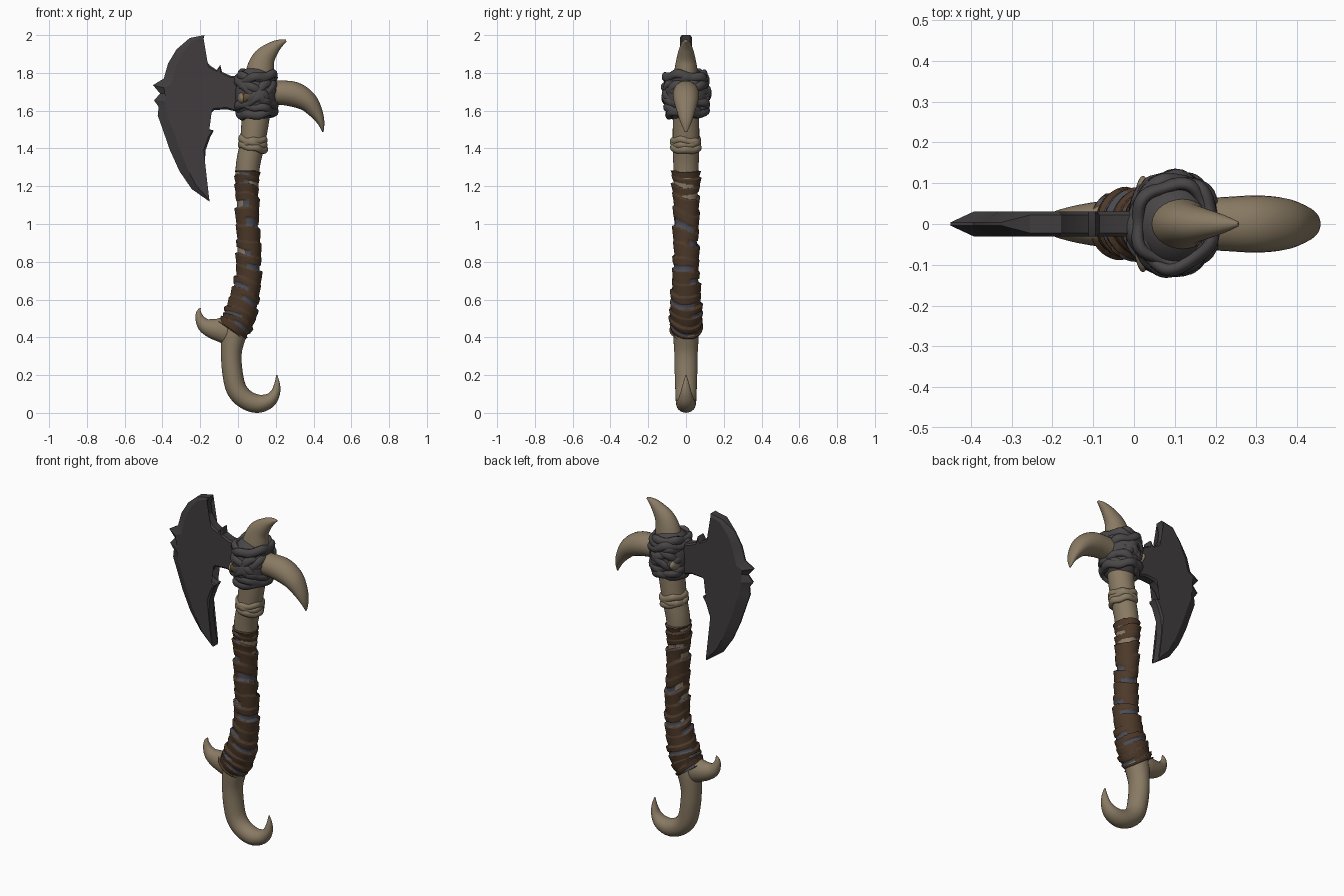
import bpy, bmesh, math
from mathutils import Vector, Matrix

if "Cube" in bpy.data.objects:
    bpy.data.objects.remove(bpy.data.objects["Cube"])


def material(name, col):
    m = bpy.data.materials.new(name)
    m.diffuse_color = (*col, 1)
    m.use_nodes = True
    m.node_tree.nodes["Principled BSDF"].inputs["Base Color"].default_value = m.diffuse_color
    return m


BONE = material("bone", (0.25, 0.195, 0.125))
LEATHER = material("brown leather", (0.075, 0.042, 0.023))
METAL = material("dark iron", (0.052, 0.046, 0.048))
ROPE = material("grey cord", (0.068, 0.062, 0.063))
CLOTH = material("blue grey cloth", (0.07, 0.07, 0.09))
TAN = material("tan leather", (0.13, 0.08, 0.035))


def finish(name, bm, mats, smooth=True):
    bmesh.ops.recalc_face_normals(bm, faces=bm.faces)
    for f in bm.faces:
        f.smooth = smooth
    me = bpy.data.meshes.new(name)
    bm.to_mesh(me)
    bm.free()
    for m in mats:
        me.materials.append(m)
    ob = bpy.data.objects.new(name, me)
    bpy.context.collection.objects.link(ob)
    return ob


def spline(pts, t):
    """Catmull-Rom through (x, z, radius in plane, radius in y)."""
    n = len(pts) - 1
    i = min(int(t * n), n - 1)
    u = t * n - i
    p = [pts[max(0, min(n, i + k))] for k in (-1, 0, 1, 2)]
    return [0.5 * (2 * b + (c - a) * u + (2 * a - 5 * b + 4 * c - d) * u * u
                   + (3 * b - a - 3 * c + d) * u ** 3) for a, b, c, d in zip(*p)]


def sweep(name, pts, mats, steps=48, sides=28, bulge=None, paint=None):
    """Tube with an oval section along a path in the xz plane."""
    bm = bmesh.new()
    rings = []
    for s in range(steps + 1):
        t = s / steps
        x, z, ra, rb = spline(pts, t)
        a, b = spline(pts, max(0, t - .01)), spline(pts, min(1, t + .01))
        T = Vector((b[0] - a[0], 0, b[1] - a[1])).normalized()
        N = Vector((0, 1, 0)).cross(T)
        ring = []
        for k in range(sides):
            an = 2 * math.pi * k / sides
            g = bulge(t, an) if bulge else 0
            ring.append(bm.verts.new(Vector((x, 0, z))
                        + N * (max(ra, .003) + g) * math.cos(an)
                        + Vector((0, 1, 0)) * (max(rb, .003) + g) * math.sin(an)))
        rings.append(ring)
    for s in range(steps):
        for k in range(sides):
            j = (k + 1) % sides
            f = bm.faces.new((rings[s][k], rings[s][j], rings[s + 1][j], rings[s + 1][k]))
            if paint:
                f.material_index = paint((s + .5) / steps, 2 * math.pi * (k + .5) / sides)
    bm.faces.new(rings[0])
    bm.faces.new(rings[-1])
    return finish(name, bm, mats)


def cord(name, centre, rx, ry, thick, tilt, roll, mats, paint=None, flat=1.5, wob=.006):
    """Closed lumpy loop around the shaft, tilted about y (tilt) and x (roll)."""
    bm = bmesh.new()
    n, m = 56, 10
    rot = Matrix.Rotation(tilt, 3, 'Y') @ Matrix.Rotation(roll, 3, 'X')
    rings = []
    for i in range(n):
        a = 2 * math.pi * i / n
        lump = wob * math.sin(5 * a + 9 * tilt + 7 * roll)
        ring = []
        for k in range(m):
            b = 2 * math.pi * k / m
            o = thick * math.cos(b) + lump
            p = Vector(((rx + o) * math.cos(a), (ry + o) * math.sin(a),
                        thick * flat * math.sin(b) + lump))
            ring.append(bm.verts.new(rot @ p + Vector(centre)))
        rings.append(ring)
    for i in range(n):
        for k in range(m):
            q, r = rings[i], rings[(i + 1) % n]
            j = (k + 1) % m
            f = bm.faces.new((q[k], r[k], r[j], q[j]))
            if paint:
                f.material_index = paint(f.calc_center_median())
    return finish(name, bm, mats)


def ellipsoid(name, centre, radii, mat):
    bm = bmesh.new()
    bmesh.ops.create_uvsphere(bm, u_segments=32, v_segments=18, radius=1)
    bmesh.ops.scale(bm, vec=radii, verts=bm.verts)
    bmesh.ops.translate(bm, vec=centre, verts=bm.verts)
    return finish(name, bm, [mat])


# Bone shaft, from the hooked pommel up to the top horn
sweep("bone_shaft", [
    (.205, .2, .003, .003), (.207, .15, .016, .018), (.195, .1, .027, .032), (.16, .062, .04, .045),
    (.1, .049, .049, .052), (.035, .075, .052, .055), (-.01, .13, .054, .057), (-.03, .22, .054, .06),
    (-.035, .32, .055, .062), (-.02, .42, .066, .068), (.01, .53, .068, .068), (.045, .7, .056, .056),
    (.05, 1.0, .052, .056), (.05, 1.28, .063, .066), (.075, 1.42, .066, .07), (.092, 1.55, .073, .07),
    (.105, 1.7, .078, .07), (.115, 1.8, .075, .063), (.137, 1.875, .06, .05),
    (.185, 1.93, .037, .034), (.225, 1.958, .02, .02), (.255, 1.97, .006, .006)], [BONE], 130)

# Side prong above the pommel, and the rear horn of the head
sweep("pommel_prong", [
    (-.0, .41, .06, .05), (-.07, .435, .068, .056), (-.13, .445, .054, .048), (-.175, .463, .04, .037),
    (-.2, .495, .026, .025), (-.208, .53, .014, .014), (-.2, .555, .003, .003)], [BONE])
sweep("rear_horn", [
    (.12, 1.69, .06, .06), (.22, 1.695, .064, .066), (.3, 1.685, .066, .07), (.365, 1.65, .055, .064),
    (.41, 1.595, .038, .048), (.438, 1.54, .02, .03), (.45, 1.487, .003, .006)], [BONE])

# Leather grip: slanted overlapping turns, with cloth showing in some gaps
TURNS = 15


def phase(t, a):
    v = t * TURNS + .22 * math.cos(a) + .16 * math.sin(a) + .12 * math.sin(9 * t + 2 * a)
    return math.floor(v), v - math.floor(v)


def grip_bulge(t, a):
    b, p = phase(t, a)
    return (-.006 if grip_paint(t, a) else -.003 + .009 * p) + .003 * math.sin(b * 2.4 + a)


def grip_paint(t, a):
    b, p = phase(t, a)
    return 1 if p < .42 and math.sin(b * 2.1 + a) > .35 else 0


sweep("leather_grip", [
    (-.035, .435, .084, .08), (-.002, .485, .086, .085), (.02, .55, .083, .084), (.042, .64, .074, .077),
    (.055, .74, .067, .069), (.057, .85, .064, .066), (.052, .98, .06, .066), (.048, 1.13, .06, .068),
    (.047, 1.22, .061, .073), (.048, 1.283, .064, .076)],
    [LEATHER, CLOTH], 190, 40, grip_bulge, grip_paint)

# Carved knot of bone below the head
for i, (z, tilt, roll) in enumerate([(1.435, .3, .1), (1.43, -.22, -.12), (1.405, .22, 0)]):
    cord(f"bone_knot_{i + 1}", (.079, 0, z), .066, .07, .013, tilt, roll, [BONE], wob=.003)

# Cord lashing that ties blade and horns to the shaft
ellipsoid("lashing_core", (.097, 0, 1.685), (.115, .122, .155), ROPE)
for i, (z, tilt, roll, rx, ry) in enumerate([
        (1.78, .1, .12, .092, .098), (1.765, -.22, -.1, .1, .108), (1.59, -.12, .1, .09, .098),
        (1.61, .2, -.12, .098, .106), (1.69, .62, .1, .108, .114), (1.69, -.62, -.1, .108, .114),
        (1.665, .5, -.3, .104, .112), (1.705, -.45, .3, .104, .112), (1.735, .3, .2, .104, .113),
        (1.64, -.3, -.2, .104, .113), (1.69, .9, 0, .118, .11), (1.69, -.9, 0, .118, .11)]):
    cord(f"lashing_cord_{i + 1}", (.097, 0, z), rx, ry, .016, tilt, roll, [ROPE, TAN],
         (lambda c: int(c.y < -.06 and .03 < c.x < .1)) if i == 5 else None)
ellipsoid("bone_peg", (.022, 0, 1.665), (.026, .118, .045), BONE)

# Iron blade: outline (x, z, bevel width), bevelled wide along the cutting edge
OUT = [(-.177, 2.0, .012), (-.255, 1.985, .02), (-.325, 1.925, .035), (-.37, 1.85, .045),
       (-.393, 1.77, .05), (-.45, 1.735, .06), (-.412, 1.69, .04), (-.445, 1.655, .06),
       (-.42, 1.62, .045), (-.425, 1.575, .05), (-.4, 1.505, .05), (-.362, 1.395, .05),
       (-.31, 1.28, .045), (-.245, 1.185, .03), (-.15, 1.118, .012), (-.163, 1.2, .012),
       (-.176, 1.3, .012), (-.172, 1.39, .01), (-.147, 1.46, .01), (-.128, 1.495, .008),
       (-.165, 1.505, .008), (-.192, 1.525, .01), (-.165, 1.57, .01), (-.125, 1.603, .01),
       (-.06, 1.607, .01), (.06, 1.58, .01), (.06, 1.775, .01), (-.04, 1.785, .01),
       (-.085, 1.805, .008), (-.094, 1.842, .006), (-.112, 1.815, .008), (-.15, 1.84, .01),
       (-.185, 1.89, .01), (-.193, 1.945, .01)]
bm = bmesh.new()
edge, flats = [], {1: [], -1: []}
for i, (x, z, w) in enumerate(OUT):
    a, b = OUT[i - 1], OUT[(i + 1) % len(OUT)]
    inward = Vector((a[1] - b[1], 0, b[0] - a[0])).normalized()
    edge.append(Vector((x, 0, z)))
    half = .004 if w > .025 else .022     # sharp cutting edge, thick back
    for s in (1, -1):
        flats[s].append((bm.verts.new(edge[-1] + Vector((0, s * half, 0))),
                         bm.verts.new(edge[-1] + inward * w + Vector((0, s * .031, 0)))))
n = len(OUT)
for i in range(n):
    j = (i + 1) % n
    bm.faces.new((flats[1][i][0], flats[1][j][0], flats[-1][j][0], flats[-1][i][0]))
    for s in (1, -1):
        bm.faces.new((flats[s][i][0], flats[s][j][0], flats[s][j][1], flats[s][i][1]))
caps = [bm.faces.new([v[1] for v in flats[s]]) for s in (1, -1)]
bmesh.ops.triangulate(bm, faces=caps)
blade = finish("axe_blade", bm, [METAL], False)
bpy.context.view_layer.objects.active = blade
blade.select_set(True)
bpy.ops.object.shade_smooth_by_angle(angle=math.radians(25))
